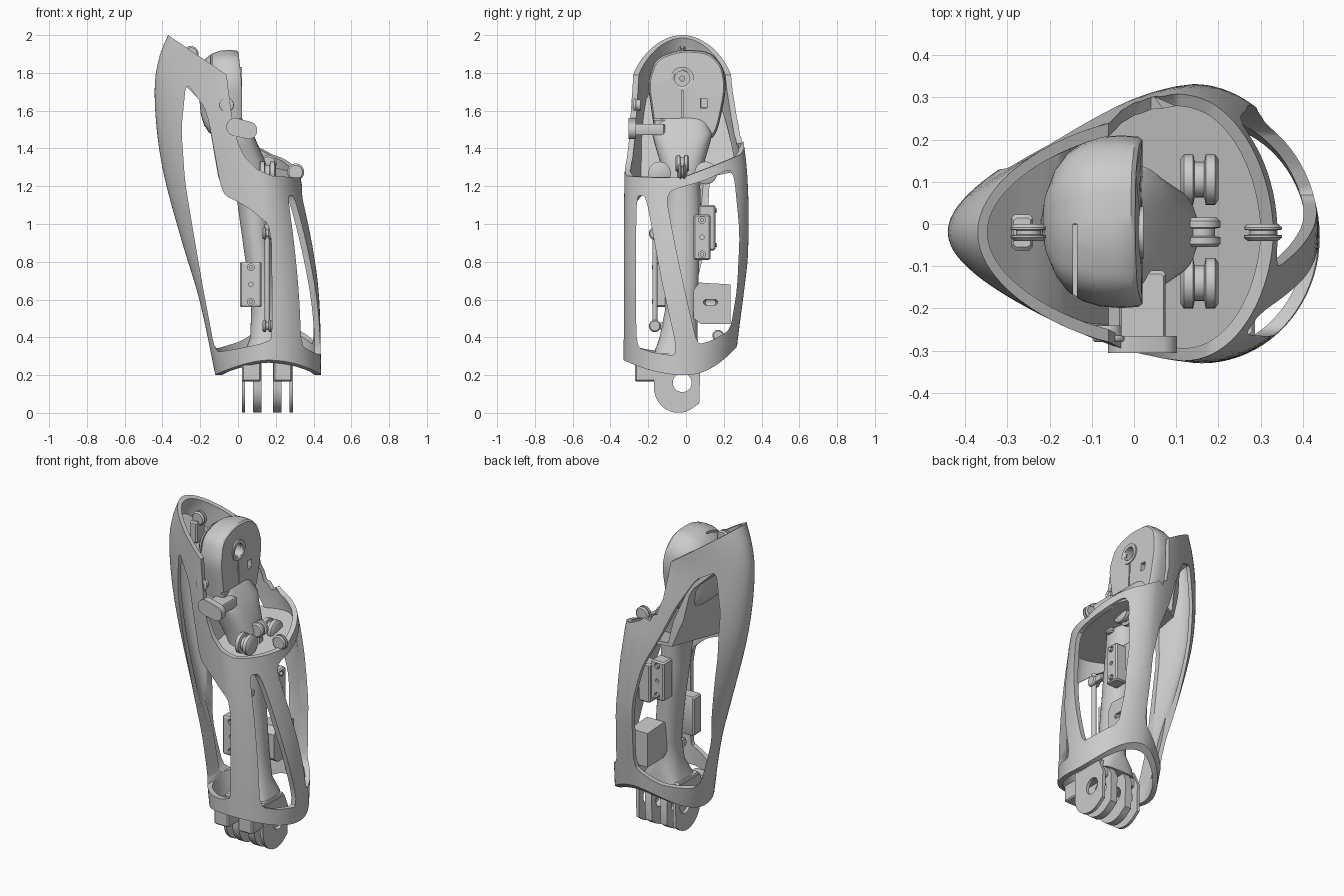
import bpy, bmesh
from math import sin, cos, pi, radians
from mathutils import Vector

if "Cube" in bpy.data.objects:
    bpy.data.objects.remove(bpy.data.objects["Cube"])

# ---------- helpers ----------
def make(name, verts, faces, angle=35):
    me = bpy.data.meshes.new(name)
    me.from_pydata([tuple(v) for v in verts], [], faces)
    bm = bmesh.new(); bm.from_mesh(me)
    bmesh.ops.recalc_face_normals(bm, faces=bm.faces)
    bm.to_mesh(me); bm.free()
    ob = bpy.data.objects.new(name, me)
    bpy.context.collection.objects.link(ob)
    smooth(ob, angle)
    return ob

def smooth(ob, angle=35):
    bpy.ops.object.select_all(action='DESELECT')
    ob.select_set(True)
    bpy.context.view_layer.objects.active = ob
    bpy.ops.object.shade_smooth_by_angle(angle=radians(angle))

def loft(name, rings, loop=False):
    n, m = len(rings[0]), len(rings)
    verts = [p for r in rings for p in r]
    faces = []
    for i in range(m if loop else m - 1):
        a, b = i * n, ((i + 1) % m) * n
        faces += [(a + j, a + (j + 1) % n, b + (j + 1) % n, b + j) for j in range(n)]
    if not loop:
        faces += [tuple(range(n)), tuple(range((m - 1) * n, m * n))]
    return make(name, verts, faces)

def place(axis, d, a, b):
    return (d, a, b) if axis == 'x' else (a, d, b) if axis == 'y' else (a, b, d)

def prism(name, pts, ds, axis, shear=lambda a, d: 0):
    return loft(name, [[place(axis, d, a, b + shear(a, d)) for a, b in pts] for d in ds])

def lathe(name, c, axis, prof, n=28):
    rings = []
    for d, r in prof:
        rings.append([Vector(c) + Vector(place(axis, d, r * cos(2 * pi * k / n), r * sin(2 * pi * k / n)))
                      for k in range(n)])
    return loft(name, rings)

def cyl(name, c, axis, r, h, n=28):
    return lathe(name, c, axis, [(-h / 2, r), (h / 2, r)], n)

def rounded(pts, it=2, f=.2):
    for _ in range(it):
        new = []
        for p, q in zip(pts, pts[1:] + pts[:1]):
            new += [(p[0] * (1 - f) + q[0] * f, p[1] * (1 - f) + q[1] * f),
                    (p[0] * f + q[0] * (1 - f), p[1] * f + q[1] * (1 - f))]
        pts = new
    return pts

def boolean(ob, cutter, op='DIFFERENCE'):
    m = ob.modifiers.new('cut', 'BOOLEAN')
    m.operation, m.object, m.solver = op, cutter, 'EXACT'
    bpy.context.view_layer.update()
    dg = bpy.context.evaluated_depsgraph_get()
    me = bpy.data.meshes.new_from_object(ob.evaluated_get(dg))
    ob.modifiers.clear()
    ob.data = me
    bpy.data.objects.remove(cutter)

def box(name, c, s, bev=.008):
    x, y = s[0] / 2, s[1] / 2
    b = bev
    pts = [(-x + b, -y), (x - b, -y), (x, -y + b), (x, y - b), (x - b, y), (-x + b, y), (-x, y - b), (-x, -y + b)]
    k = 1 - b / max(x, y)
    zs = [(-s[2] / 2, k), (-s[2] / 2 + b, 1), (s[2] / 2 - b, 1), (s[2] / 2, k)]
    return loft(name, [[(c[0] + p * f, c[1] + q * f, c[2] + z) for p, q in pts] for z, f in zs])

# ---------- outer shell: egg sections (z, left x, widest x, right x, half width, y centre) ----------
ROWS = [(.2, -.12, .16, .44, .30, -.03), (.6, -.205, .16, .43, .32, -.01), (.9, -.295, .15, .395, .33, 0),
        (1.25, -.39, .12, .33, .325, 0), (1.5, -.43, .07, .28, .305, -.01), (1.75, -.44, 0, .22, .27, -.02),
        (1.9, -.412, -.06, .1, .255, -.02), (2.0, -.37, -.12, 0, .24, -.02)]

def section(z):
    i = max(k for k in range(len(ROWS) - 1) if ROWS[k][0] <= z + 1e-6)
    p, q = ROWS[i], ROWS[i + 1]
    o, r = ROWS[max(i - 1, 0)], ROWS[min(i + 2, len(ROWS) - 1)]
    h = q[0] - p[0]; t = (z - p[0]) / h
    out = []
    for k in range(1, 6):
        m0 = (q[k] - o[k]) / (q[0] - o[0]) * h
        m1 = (r[k] - p[k]) / (r[0] - p[0]) * h
        out.append((2*t**3 - 3*t*t + 1) * p[k] + (t**3 - 2*t*t + t) * m0
                   + (3*t*t - 2*t**3) * q[k] + (t**3 - t*t) * m1)
    return out

def ring(z, inset, n=80):
    xl, cx, xr, w, yc = section(z)
    pts = []
    egg = min(1.3, .4 + (z - .2) * 1.3)
    for k in range(n):
        c, s = cos(2 * pi * k / n), sin(2 * pi * k / n)
        if c > 0:
            x, y = cx + (xr - inset - cx) * c, s
        else:
            x, y = cx + (cx - xl - inset) * c, s / (1 + egg * (-c) ** 1.6) ** .5
        y = yc + (w - inset) * y
        lift = (.07 if y < 0 else .2) * (y / .31) ** 2 * max(0, 1 - (z - .2) / .6)
        pts.append((x, y, z + lift))
    return pts

zs = [.2 + 1.8 * i / 36 for i in range(37)]
shell = loft('outer_shell', [ring(z, 0) for z in zs] + [ring(z, .03) for z in reversed(zs)], loop=True)

# sloping rim, higher at the back
rim = [(-.5, 2.088), (-.06, 1.79), (-.05, 1.7), (-.03, 1.55), (0, 1.43), (.04, 1.35), (.1, 1.29), (.18, 1.255),
       (.33, 1.245), (.7, 1.245), (.7, 2.3), (-.5, 2.3)]
boolean(shell, prism('cut', rim, [-.6, -.02, .6], 'y',
                     lambda x, y: max(0, y) * .38 * min(1, max(0, (x + .05) / .15))))

# windows
left = [(-.12, .32), (-.185, .66), (-.23, .92), (-.28, 1.22), (-.3, 1.5), (-.275, 1.75)]
front_win = left + [(-.165, 1.6), (-.085, 1.16), (.05, 1.09), (.16, 1.0), (.178, .9), (.18, .39), (.12, .365), (0, .34)]
back_win = [(-.13, .335)] + [(x - .025, z) for x, z in left[1:]] + [(-.2, 1.7), (-.1, 1.52), (-.02, 1.33), (.08, 1.13), (.14, .9), (.16, .48), (.02, .38)]
boolean(shell, prism('cut', rounded(front_win, 2, .12), [-.6, 0], 'y'))
boolean(shell, prism('cut', rounded(back_win, 2, .12), [0, .6], 'y'))
side_a = [(-.262, 1.15), (-.212, 1.15), (-.13, .7), (-.04, .3), (-.18, .32), (-.262, .35), (-.266, .7)]
side_b = [(-.11, 1.17), (.1, 1.23), (.25, 1.3), (.285, .95), (.27, .65), (.235, .44), (.14, .385), (.06, .36), (0, .62), (-.06, .9)]
for w in (side_a, side_b):
    boolean(shell, prism('cut', rounded(w, 2, .15), [.165, .7], 'x'))
smooth(shell)

# inner bulkhead closing the upper cup
bulk = loft('inner_bulkhead', [ring(z, .012) for z in zs])
prof = [(-.38, 1.88), (-.27, 1.76), (-.17, 1.66), (-.145, 1.6), (-.06, 1.245), (.5, 1.245), (.5, 1.225), (-.08, 1.225),
        (-.165, 1.6), (-.185, 1.64), (-.285, 1.74), (-.39, 1.85)]
boolean(bulk, prism('cut', prof, [-.6, .6], 'y', lambda x, y: .2 * y if x > -.1 else 0), 'INTERSECT')
smooth(bulk)

# ---------- joint head: flat face on +x, dome on -x ----------
face = rounded([(-.16, 1.44), (-.18, 1.58), (-.205, 1.75), (-.16, 1.88), (-.03, 1.925), (.12, 1.915), (.195, 1.84), (.215, 1.72), (.17, 1.5), (.13, 1.44)])
stack = [(.02, .95), (.01, .985), (-.03, 1), (-.08, .98), (-.12, .92), (-.155, .81), (-.18, .65), (-.197, .42), (-.203, .15)]
head = loft('joint_head', [[(x - .1 * max(0, z - 1.75), y * s, 1.68 + (z - 1.68) * s) for y, z in face] for x, s in stack])
boolean(head, cyl('cut', (0, -.02, 1.77), 'x', .042, .12))
boolean(head, cyl('cut', (-.1, -.02, 1.77), 'x', .013, .4))
boolean(head, box('cut', (.01, .095, 1.64), (.08, .035, .05), .001))
boolean(head, box('cut', (-.14, -.11, 1.85), (.01, .22, .3), .001))
boolean(head, box('cut', (.02, -.02, 1.64), (.03, .008, .17), .001))
boolean(head, box('cut', (.02, -.11, 1.555), (.03, .18, .008), .001))
smooth(head)
collar = cyl('head_collar', (.012, -.02, 1.77), 'x', .062, .02)
boolean(collar, cyl('cut', (0, -.02, 1.77), 'x', .04, .2))

# ---------- inner arm: neck to wrist (z, centre x, rx, ry, squareness) ----------
rings = []
for z, cx, rx, ry, e in [(1.56, -.06, .08, .13, .6), (1.48, -.03, .11, .16, .6), (1.42, -.005, .11, .145, .7), (1.32, .04, .11, .115, .8),
                         (1.2, .07, .085, .095, 1), (1.05, .085, .08, .1, 1), (.8, .115, .075, .09, 1), (.55, .14, .07, .085, 1),
                         (.4, .15, .085, .1, .9), (.32, .155, .12, .12, .6), (.27, .155, .13, .12, .5)]:
    r = []
    for k in range(40):
        c, s = cos(2 * pi * k / 40), sin(2 * pi * k / 40)
        r.append((cx + rx * abs(c) ** e * (1 if c > 0 else -1), -.02 - max(0, .6 - z) * .1 + ry * abs(s) ** e * (1 if s > 0 else -1), z))
    rings.append(r)
loft('inner_arm', rings)

# ---------- wrist hinge ----------
plate = [(-.17, .3), (-.17, .13)] + [(-.04 + .13 * cos(a), .135 + .135 * sin(a)) for a in [pi + pi * k / 12 * .8 for k in range(1, 12)]] + [(.07, .05), (.075, .22), (.04, .3)]
for i, (a, b) in enumerate([(.02, .038), (.08, .125), (.185, .23), (.272, .292)]):
    p = prism(f'hinge_plate_{i}', plate, [a, b], 'x')
    boolean(p, cyl('cut', (a, -.02, .16), 'x', .05, .2))
    smooth(p)
for i, x in enumerate((.072, .237)):
    box(f'hinge_block_{i}', (x, -.06, .265), (.1, .21, .1))
    box(f'hinge_tab_{i}', (x, -.215, .22), (.1, .11, .11))

# ---------- cable pulleys and guides ----------
def pulley(name, c, axis, r, w):
    lathe(name, c, axis, [(-w/2, r * .8), (-w/2 + .008, r), (-w/6, r), (-w/8, r * .7), (w/8, r * .7), (w/6, r), (w/2 - .008, r), (w/2, r * .8)])

for i, y in enumerate((.105, -.14)):
    pulley(f'floor_pulley_{i}', (.155, y, 1.27), 'x', .06, .09)
pulley('centre_pulley', (.16, -.02, 1.32), 'y', .045, .07)
pulley('rim_pulley', (.305, -.02, 1.275), 'y', .045, .04)
pulley('top_pulley', (-.25, -.02, 1.9), 'y', .042, .04)
box('top_pulley_mount', (-.265, -.02, 1.82), (.05, .085, .13))
box('centre_pulley_mount', (.15, -.02, 1.26), (.05, .05, .12))
pulley('lower_pulley', (.24, .17, .41), 'x', .03, .04)
bpy.ops.mesh.primitive_torus_add(location=(-.06, -.272, 1.63), rotation=(pi/2, 0, 0), major_radius=.03, minor_radius=.008)
bpy.context.object.name = 'shell_screw_ring'
smooth(bpy.context.object)
cyl('shell_screw', (-.06, -.26, 1.63), 'y', .03, .04)

# side stop: strut and pill pad
box('stop_strut', (.02, -.2, 1.5), (.11, .18, .06))
ca, sa = cos(-.25), sin(-.25)
pill = [((.036 if cos(t) > 0 else -.036) + .047 * cos(t), .047 * sin(t)) for t in [2 * pi * (k + .5) / 28 for k in range(28)]]
prism('stop_pad', [(.02 + x * ca - z * sa, 1.505 + x * sa + z * ca) for x, z in pill], [-.305, -.265], 'y')

# ---------- actuator blocks with three screws ----------
def actuator(name, c, s, axis, side):
    block = box(name, c, s)
    k = 0 if axis == 'x' else 1
    for dz in (-.38, 0, .38):
        p = list(c); p[k] += side * s[k] / 2; p[2] += dz * s[2]
        r = .012 if dz == 0 else .018
        boolean(block, cyl('cut', p, axis, r, .03, 16))
        if dz:
            cyl(name + '_screw', p, axis, .011, .02, 12)
    smooth(block)

actuator('front_actuator', (.068, -.13, .68), (.115, .08, .24), 'y', -1)
actuator('side_actuator', (.2, .085, .93), (.08, .09, .24), 'x', 1)
actuator('back_actuator', (.09, .11, .98), (.09, .09, .24), 'y', 1)

# lower bracket with slot
bracket = prism('lower_bracket', [(.04, .5), (.08, .47), (.235, .47), (.235, .68), (.07, .69), (.04, .65)], [.1, .22], 'x')
boolean(bracket, box('cut', (.22, .13, .585), (.05, .075, .03), .01))
smooth(bracket)

# tendon rod along the arm
cyl('tendon_rod', (.155, -.165, .72), 'z', .014, .56, 14)
for i, z in enumerate((.46, .95)):
    pulley(f'rod_eye_{i}', (.155, -.165, z), 'x', .032, .05)
    box(f'rod_mount_{i}', (.155, -.12, z), (.035, .09, .035))
